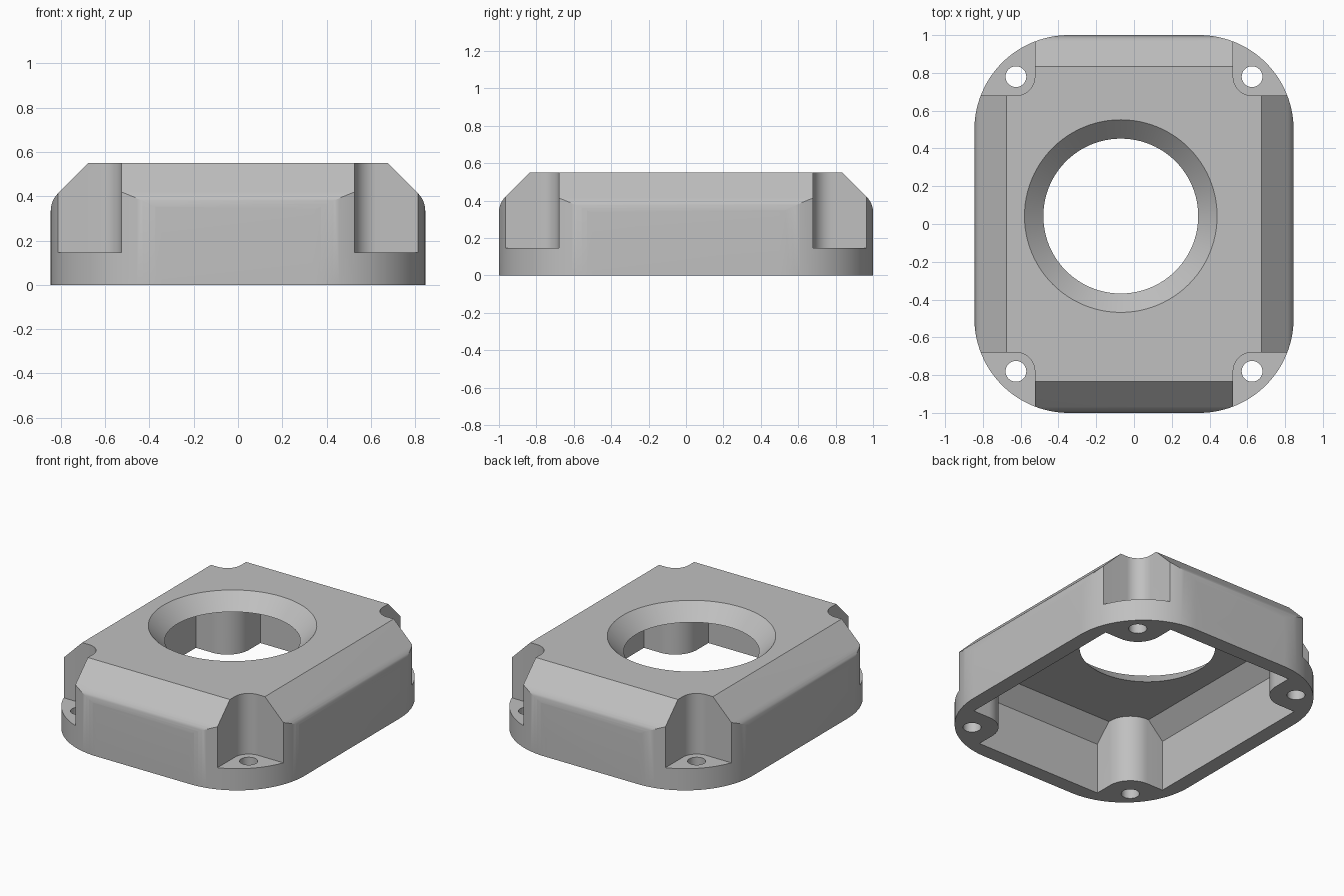
import bpy, bmesh
from math import radians, sin, cos, tan, pi
from mathutils import Vector, Matrix

if "Cube" in bpy.data.objects:
    bpy.data.objects.remove(bpy.data.objects["Cube"])

HALF_X, HALF_Y, HEIGHT = 0.845, 1.0, 0.55
FLAT_X, FLAT_Y = 0.675, 0.835
WALL, PLATE = 0.10, 0.10
SIGNS = [(1, 1), (-1, 1), (-1, -1), (1, -1)]

grey = bpy.data.materials.new("light grey")
grey.use_nodes = True
COLOUR = (0.527, 0.527, 0.527, 1)
grey.diffuse_color = COLOUR
grey.node_tree.nodes["Principled BSDF"].inputs["Base Color"].default_value = COLOUR


def make_object(name, bm):
    bmesh.ops.recalc_face_normals(bm, faces=bm.faces)
    mesh = bpy.data.meshes.new(name)
    bm.to_mesh(mesh)
    bm.free()
    mesh.materials.append(grey)
    obj = bpy.data.objects.new(name, mesh)
    bpy.context.collection.objects.link(obj)
    return obj


def prism(name, points, direction):
    """Extrude a closed profile of 3D points along a direction."""
    bm = bmesh.new()
    face = bm.faces.new([bm.verts.new(p) for p in points])
    new = bmesh.ops.extrude_face_region(bm, geom=[face])["geom"]
    verts = [v for v in new if isinstance(v, bmesh.types.BMVert)]
    bmesh.ops.translate(bm, verts=verts, vec=Vector(direction))
    return make_object(name, bm)


def cone(name, x, y, z0, z1, r0, r1, segments):
    bm = bmesh.new()
    bmesh.ops.create_cone(bm, cap_ends=True, segments=segments, radius1=r0, radius2=r1,
                          depth=z1 - z0, matrix=Matrix.Translation((x, y, (z0 + z1) / 2)))
    return make_object(name, bm)


def combine(target, tool, operation="DIFFERENCE"):
    """Apply a boolean and discard its tool."""
    mod = target.modifiers.new("cut", "BOOLEAN")
    mod.operation, mod.solver, mod.object = operation, "EXACT", tool
    bpy.context.view_layer.objects.active = target
    bpy.ops.object.modifier_apply(modifier=mod.name)
    bpy.data.objects.remove(tool)


def arc(cx, cy, r, start, end, steps):
    angles = [radians(start + (end - start) * i / steps) for i in range(steps + 1)]
    return [(cx + r * cos(a), cy + r * sin(a)) for a in angles]


def roof_profile(half, flat):
    """Cross-section with 45 degree shoulders, softened where they meet the wall."""
    r = 0.11
    z = HEIGHT - (half - flat) - r * tan(pi / 8)
    side = [(half, -0.2)] + arc(half - r, z, r, 0, 45, 6) + [(flat, HEIGHT)]
    return side + [(-x, y) for x, y in reversed(side)]


def corner_block(name, sx, sy, x, y, r, z0, z1):
    """Block filling one corner outward from (x, y), with a rounded inner edge."""
    pts = [(1.3, y), (1.3, 1.3), (x, 1.3)] + arc(x + r, y + r, r, 180, 270, 14)
    return prism(name, [(sx * a, sy * b, z0) for a, b in pts], (0, 0, z1 - z0))


# Outer body: rounded footprint trimmed by two sloped roof sections
R = 0.5
outline = []
for i, (sx, sy) in enumerate(SIGNS):
    outline += arc(sx * (HALF_X - R), sy * (HALF_Y - R), R, 90 * i, 90 * i + 90, 28)
housing = prism("housing", [(x, y, 0) for x, y in outline], (0, 0, 0.8))
combine(housing, prism("roof_x", [(x, -1.5, z) for x, z in roof_profile(HALF_X, FLAT_X)],
                       (0, 3, 0)), "INTERSECT")
combine(housing, prism("roof_y", [(-1.5, y, z) for y, z in roof_profile(HALF_Y, FLAT_Y)],
                       (3, 0, 0)), "INTERSECT")

# Hollow underside with sloped shoulders, leaving a post in each corner
inner_x, inner_y = HALF_X - WALL, HALF_Y - WALL
bm = bmesh.new()
for sx, sy in SIGNS:
    for inset, z in ((0, -0.1), (0, 0.34), (0.11, HEIGHT - PLATE)):
        bm.verts.new((sx * (inner_x - inset), sy * (inner_y - inset), z))
bmesh.ops.convex_hull(bm, input=bm.verts)
cavity = make_object("cavity", bm)
for sx, sy in SIGNS:
    combine(cavity, corner_block("post", sx, sy, 0.465, 0.62, 0.16, -0.3, 0.9))
combine(housing, cavity)

# Corner screw recesses and through holes
for sx, sy in SIGNS:
    combine(housing, corner_block("recess", sx, sy, 0.525, 0.68, 0.1, 0.145, 0.9))
    combine(housing, cone("screw_hole", sx * 0.625, sy * 0.78, -0.1, 0.3, 0.055, 0.055, 32))

# Off-centre round opening with a wide countersink
combine(housing, cone("opening", -0.07, 0.042, 0.2, 0.5, 0.408, 0.408, 96))
combine(housing, cone("countersink", -0.07, 0.042, 0.36, 0.65, 0.32, 0.61, 96))

# Smooth the curved walls and keep the machined edges crisp
bpy.ops.object.select_all(action="DESELECT")
housing.select_set(True)
bpy.context.view_layer.objects.active = housing
bpy.ops.object.shade_smooth_by_angle(angle=radians(25))
